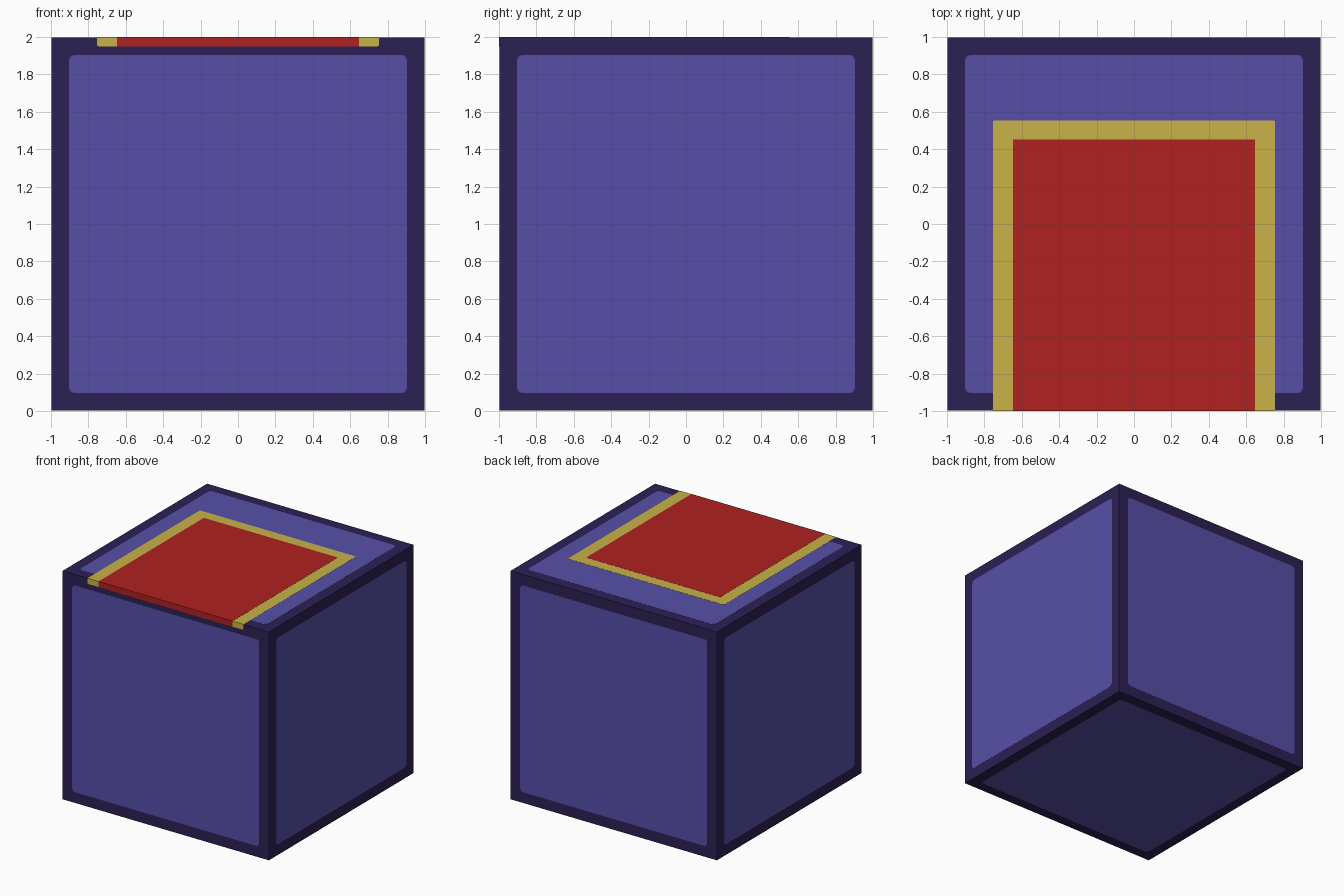
import bpy, bmesh, math
from mathutils import Matrix, Vector

if "Cube" in bpy.data.objects:
    bpy.data.objects.remove(bpy.data.objects["Cube"])


def material(name, rgb):
    m = bpy.data.materials.new(name)
    m.diffuse_color = (*rgb, 1.0)
    m.use_nodes = True
    m.node_tree.nodes["Principled BSDF"].inputs["Base Color"].default_value = m.diffuse_color
    return m


DARK = material("dark_indigo", (0.025, 0.015, 0.089))
VIOLET = material("violet", (0.095, 0.078, 0.392))
GOLD = material("gold", (0.578, 0.445, 0.065))
RED = material("red", (0.440, 0.015, 0.015))

X, Y, Z = Vector((1, 0, 0)), Vector((0, 1, 0)), Vector((0, 0, 1))
# Each side of the block: right and up directions; the normal is their cross product
SIDES = {"front": (X, Z), "right": (Y, Z), "back": (-X, Z),
         "left": (-Y, Z), "top": (X, Y), "bottom": (X, -Y)}


def finish(bm, name, mat):
    bmesh.ops.recalc_face_normals(bm, faces=bm.faces)
    mesh = bpy.data.meshes.new(name)
    bm.to_mesh(mesh)
    bm.free()
    mesh.materials.append(mat)
    ob = bpy.data.objects.new(name, mesh)
    bpy.context.collection.objects.link(ob)
    return ob


def plate(name, side, mat, half_width, low, high, level, r_low, r_high):
    """Thin rounded plate sunk into one side of the block, outer face at level."""
    u, v = SIDES[side]
    n = u.cross(v)
    outline = []
    for i, (sx, y, sy, r) in enumerate([(1, high, 1, r_high), (-1, high, 1, r_high),
                                        (-1, low, -1, r_low), (1, low, -1, r_low)]):
        steps = 4 if r else 0
        for k in range(steps + 1):
            a = math.pi / 2 * (i + k / max(steps, 1))
            outline.append((sx * (half_width - r) + r * math.cos(a),
                            y - sy * r + r * math.sin(a)))
    bm = bmesh.new()
    face = bm.faces.new([bm.verts.new(u * p + v * q + n * level + Z) for p, q in outline])
    ext = bmesh.ops.extrude_face_region(bm, geom=[face], use_keep_orig=True)
    moved = [g for g in ext["geom"] if isinstance(g, bmesh.types.BMVert)]
    bmesh.ops.translate(bm, verts=moved, vec=-n * 0.004)
    return finish(bm, name, mat)


# Block body
bm = bmesh.new()
bmesh.ops.create_cube(bm, size=2 * 0.997, matrix=Matrix.Translation(Z))
finish(bm, "block_body", DARK)

# Violet panel on every side
for side in SIDES:
    plate(side + "_panel", side, VIOLET, 0.903, -0.903, 0.903, 0.998, 0.03, 0.03)

# Carpet lying on top, running to the front edge
plate("carpet_border", "top", GOLD, 0.755, -0.999, 0.553, 0.999, 0, 0.01)
plate("carpet_centre", "top", RED, 0.647, -1.0, 0.453, 1.0, 0, 0.006)

# Short carpet edge folded over the front
plate("carpet_front_border", "front", GOLD, 0.755, 0.95, 0.999, 0.999, 0.012, 0)
plate("carpet_front_centre", "front", RED, 0.647, 0.95, 1.0, 1.0, 0, 0)
